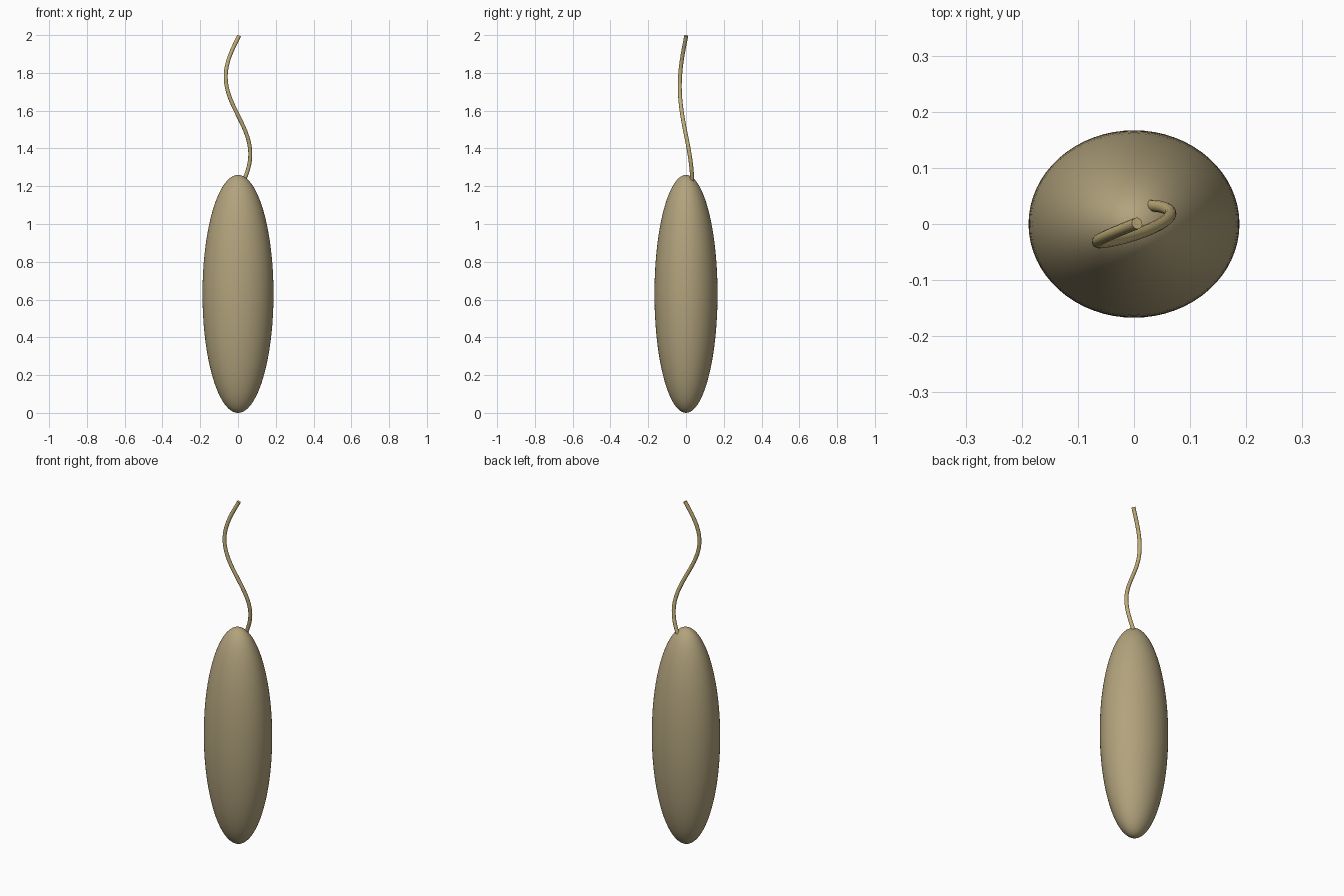
import bpy, math
from mathutils import Vector

if "Cube" in bpy.data.objects:
    bpy.data.objects.remove(bpy.data.objects["Cube"])


def material(name, rgb):
    m = bpy.data.materials.new(name)
    m.diffuse_color = (*rgb, 1)
    m.use_nodes = True
    m.node_tree.nodes["Principled BSDF"].inputs["Base Color"].default_value = m.diffuse_color
    return m


tan = material("tan", (0.445, 0.366, 0.205))
straw = material("straw", (0.53, 0.42, 0.19))

# Body: smooth elongated ellipsoid, slightly flattened front to back
bpy.ops.mesh.primitive_uv_sphere_add(segments=64, ring_count=48, radius=1,
                                     location=(0, 0, 0.63))
body = bpy.context.object
body.name = "cell_body"
body.scale = (0.188, 0.167, 0.63)
bpy.ops.object.transform_apply(location=False, rotation=False, scale=True)
bpy.ops.object.shade_smooth()
body.data.materials.append(tan)


# Tail: thin wavy tube rising from the top of the body
def tail_point(z):
    x = -0.065 * math.sin(2 * math.pi * (z - 1.575) / 0.82)
    y = -0.033 * math.sin(math.pi * (z - 1.47) / 0.52)
    return Vector((x, y, z))


curve = bpy.data.curves.new("whip_tail", "CURVE")
curve.dimensions = "3D"
curve.bevel_depth = 0.0105
curve.bevel_resolution = 4
curve.use_fill_caps = True
steps = 48
spline = curve.splines.new("POLY")
spline.points.add(steps)
for i, p in enumerate(spline.points):
    p.co = (*tail_point(1.22 + (1.996 - 1.22) * i / steps), 1)
spline.use_smooth = True
tail = bpy.data.objects.new("whip_tail", curve)
bpy.context.collection.objects.link(tail)
curve.materials.append(straw)

# Turn the tail into a mesh with smooth sides and a crisp end
bpy.ops.object.select_all(action="DESELECT")
tail.select_set(True)
bpy.context.view_layer.objects.active = tail
bpy.ops.object.convert(target="MESH")
bpy.ops.object.shade_smooth_by_angle(angle=math.radians(50))
